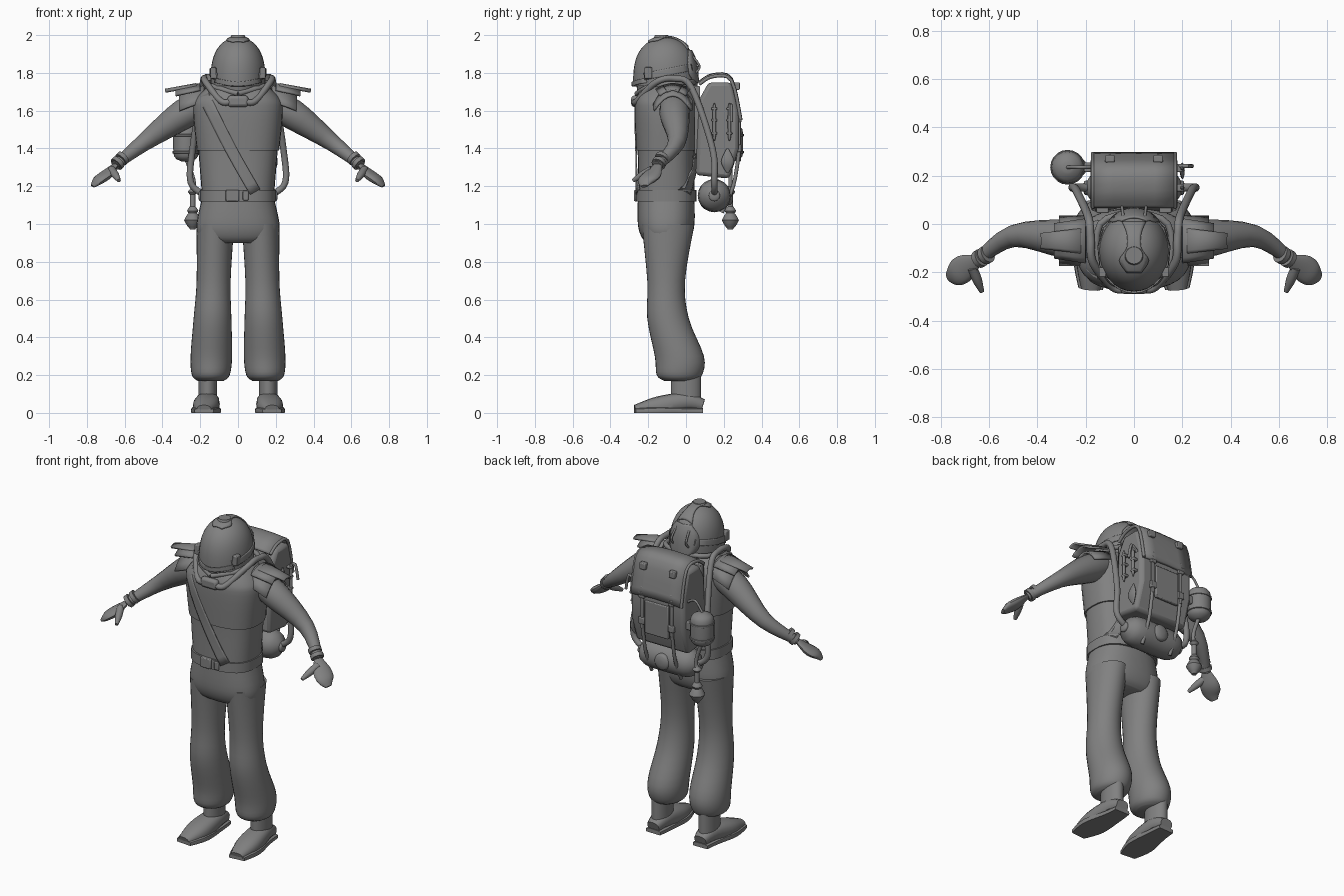
import bpy, bmesh, math
from mathutils import Vector
from mathutils.bvhtree import BVHTree

if "Cube" in bpy.data.objects:
    bpy.data.objects.remove(bpy.data.objects["Cube"])

grey = bpy.data.materials.new("plain grey")
grey.use_nodes = True
grey.diffuse_color = (0.22, 0.22, 0.22, 1)
grey.node_tree.nodes["Principled BSDF"].inputs["Base Color"].default_value = grey.diffuse_color
X, Y, Z = Vector((1, 0, 0)), Vector((0, 1, 0)), Vector((0, 0, 1))
parts = []


def add(name, verts, faces, mirror=False, thickness=0, bevel=0):
    mesh = bpy.data.meshes.new(name)
    mesh.from_pydata([tuple(v) for v in verts], [], faces)
    bm = bmesh.new()
    bm.from_mesh(mesh)
    bmesh.ops.recalc_face_normals(bm, faces=bm.faces)
    bm.to_mesh(mesh)
    bm.free()
    mesh.materials.append(grey)
    part = bpy.data.objects.new(name, mesh)
    bpy.context.collection.objects.link(part)
    if thickness:
        solid = part.modifiers.new("thickness", 'SOLIDIFY')
        solid.thickness, solid.offset = thickness, 0
    if bevel:
        soft = part.modifiers.new("soft edges", 'BEVEL')
        soft.width, soft.segments = bevel, 2
    if mirror:
        part.modifiers.new("mirror", 'MIRROR').use_mirror_merge = False
    parts.append(part)
    return part


def spline(rows, steps):
    """Smoothly resample rows of numbers."""
    result, last = [], len(rows) - 1
    for i in range(last):
        before, start, end, after = (rows[max(0, min(last, i + j))] for j in (-1, 0, 1, 2))
        for s in range(steps):
            t = s / steps
            result.append([q + t / 2 * (r - p + t * (2*p - 5*q + 4*r - w + t * (3*q - p - 3*r + w)))
                           for p, q, r, w in zip(before, start, end, after)])
    return result + [list(rows[last])]


def ring(centre, side, rise, power, count):
    def corner(value):
        return math.copysign(abs(value) ** (2 / power), value)
    angles = [i * math.tau / count for i in range(count)]
    return [centre + side * corner(math.cos(a)) + rise * corner(math.sin(a)) for a in angles]


def quads(rows, columns, closed):
    return [(r*columns + i, r*columns + (i+1) % columns,
             (r+1)*columns + (i+1) % columns, (r+1)*columns + i)
            for r in range(rows - 1) for i in range(columns if closed else columns - 1)]


def skin(name, rings, mirror=False):
    count, total = len(rings[0]), len(rings) * len(rings[0])
    caps = [tuple(range(count)), tuple(range(total - count, total))]
    return add(name, [p for r in rings for p in r], quads(len(rings), count, True) + caps, mirror)


def sheet(name, grid, mirror=False, thickness=0.008):
    return add(name, [p for row in grid for p in row],
               quads(len(grid), len(grid[0]), False), mirror, thickness)


def stack(name, rows, x=0, y=-.105, slope=0, mirror=False, power=2, steps=4):
    """Level rings: height, half width, half depth, optional shift in depth."""
    rings = []
    for z, width, depth, *shift in spline(rows, steps):
        centre = Vector((x + slope * z, y + sum(shift), z))
        rings.append(ring(centre, X * width, Y * depth, power, 32))
    return skin(name, rings, mirror)


def limb(name, path, radii, flat=1, mirror=False, power=2, count=16, steps=4, up=Z, floor=None):
    """Rings along a path; one radius or one per point, flattened by a factor."""
    if not isinstance(radii, list):
        radii = [radii] * len(path)
    rows = spline([(*p, r) for p, r in zip(path, radii)], steps)
    points = [Vector(r[:3]) for r in rows]
    rings, side = [], None
    for i, point in enumerate(points):
        along = (points[min(i+1, len(points)-1)] - points[max(i-1, 0)]).normalized()
        side = along.cross(up) if side is None else side - along * side.dot(along)
        side.normalize()
        radius = rows[i][-1]
        rings.append(ring(point, side * radius, side.cross(along) * radius * flat, power, count))
    if floor is not None:
        for p in (p for r in rings for p in r):
            p.z = max(p.z, floor)
    return skin(name, rings, mirror)


def pill(name, centre, half, radius, power=6, mirror=False):
    """Turned shape with domed ends; a low power makes it pointed."""
    turns = [math.sin(math.pi * s / 12) for s in range(-6, 7)]
    up = X if half.z else Z
    return limb(name, [Vector(centre) + half * t for t in turns],
                [radius * max(.1, 1 - abs(t) ** power) ** .5 for t in turns],
                mirror=mirror, count=20, steps=1, up=up)


def box(name, centre, size, bevel=.005, mirror=False):
    corners = [Vector(c + s * d / 2 for c, s, d in zip(centre, size, (x, y, z)))
               for z in (-1, 1) for x, y in ((-1, -1), (1, -1), (1, 1), (-1, 1))]
    return add(name, corners, quads(2, 4, True) + [tuple(range(4)), tuple(range(4, 8))],
               mirror, bevel=bevel)


def strip(name, target, look, path, widths, lift=.004, mirror=False):
    """Band laid on a surface along the look direction."""
    tree = BVHTree.FromPolygons([v.co for v in target.data.vertices],
                                [tuple(p.vertices) for p in target.data.polygons])
    across, along = [axis for axis in (X, Y, Z) if not axis.dot(look)]
    if not isinstance(widths, list):
        widths = [widths] * len(path)
    rows, grid = spline([(*p, w) for p, w in zip(path, widths)], 4), []
    for i, (a, b, width) in enumerate(rows):
        start, end = rows[max(i-1, 0)], rows[min(i+1, len(rows)-1)]
        step = Vector((end[0] - start[0], end[1] - start[1])).normalized()
        line = []
        for s in range(-3, 4):
            offset = width * s / 3
            spot = across * (a - step.y * offset) + along * (b + step.x * offset)
            hit = tree.ray_cast(spot - look * 3, look)[0] or tree.find_nearest(spot)[0]
            line.append(hit - look * lift)
        grid.append(line)
    return sheet(name, grid, mirror)


# Trousers and boots
stack("trouser_seat", [(.9, .17, .1), (.93, .21, .13), (1, .22, .15), (1.14, .19, .15)], power=2.4)
stack("trouser_legs", [(.17, .07, .08, .07), (.2, .1, .12, .07), (.3, .11, .13, .07), (.5, .1, .11, .01),
                       (.7, .09, .1, 0), (1, .1, .14, .01)], x=.15, slope=-.03, mirror=True)
stack("boot_shafts", [(.03, .05, .08), (.2, .05, .08)], x=.16, y=0, mirror=True)
foot = [(.16, .09, .04), (.16, 0, .06), (.17, -.15, .03), (.18, -.27, .01)]
limb("boot_feet", foot, [.04, .06, .07, .04], .8, True, power=2.5, floor=.01)
limb("boot_soles", [(x, y, .01) for x, y, z in foot], [.05, .06, .08, .05], .3, True, power=4, floor=0)

# Shirt, vest, sash and belt
body = [(1.14, .19, .15), (1.39, .21, .15), (1.6, .23, .16), (1.67, .21, .15), (1.74, .14, .11)]
shirt = stack("shirt", body, power=2.6)
stack("vest", [(z, width + .008, depth + .008) for z, width, depth in body[1:]], power=2.6)
strip("sash_front", shirt, Y, [(.09, 1.17), (-.04, 1.4), (-.18, 1.68)], .03, .01)
strip("sash_back", shirt, -Y, [(.17, 1.17), (-.16, 1.68)], .03, .01)
stack("belt", [(1.12, .2, .16), (1.18, .2, .16)], power=2.6)
box("belt_buckle", (-.03, -.26, 1.15), (.07, .03, .06))
box("belt_tab", (.04, -.26, 1.15), (.03, .02, .05))

# Arms, bracelets and hands
wrist, knuckle = Vector((.65, -.15, 1.31)), Vector((.7, -.18, 1.26))
limb("sleeves", [(.17, -.06, 1.64), (.29, -.06, 1.58), (.5, -.05, 1.43), wrist], [.07, .08, .046, .026], mirror=True)
for name, near, far in (("upper_bracelet", -.9, -.6), ("lower_bracelet", -.4, -.1)):
    limb(name, [wrist.lerp(knuckle, near), wrist.lerp(knuckle, far)], .038, mirror=True)
limb("palms", [wrist, knuckle, (.74, -.21, 1.23), (.77, -.22, 1.2)], [.026, .055, .05, .02], .45, True)
limb("thumbs", [(.67, -.18, 1.29), (.65, -.23, 1.26), (.63, -.28, 1.23)], [.02, .02, .01], mirror=True)


# Layered shoulder plates, sagging towards their edges
def shoulder_plate(name, start, end, start_width, end_width, sag):
    grid = []
    for t in (0, .5, 1):
        middle = Vector(start).lerp(Vector(end), t)
        width = start_width + (end_width - start_width) * t
        grid.append([middle + Y * width * s / 4 - Z * sag * (s / 4) ** 2 for s in range(-4, 5)])
    sheet(name, grid, True, .012)


shoulder_plate("shoulder_base", (.18, -.07, 1.73), (.31, -.07, 1.68), .1, .1, .08)
shoulder_plate("shoulder_middle", (.2, -.07, 1.74), (.33, -.07, 1.71), .09, .07, .03)
shoulder_plate("shoulder_tip", (.22, -.07, 1.74), (.385, -.07, 1.71), .05, .03, .01)

# Mask and domed helmet
stack("neck_and_mask", [(1.63, .07, .1), (1.66, .09, .11), (1.78, .12, .13)], y=-.14)
dome = [math.sin(math.pi * s / 32) for s in range(16)]
scale = [(1 - t ** 3) ** .5 for t in dome]
helmet = stack("helmet", [(1.73 + .26 * t, .146 * s, .17 * s) for t, s in zip(dome, scale)], y=-.11)
stack("helmet_cap", [(1.97, .045, .045), (2, .035, .035)], y=-.13)
strip("helmet_crest", helmet, -Z, [(0, -.2), (0, -.15), (0, -.1), (0, -.04), (0, .01)], [.03, .06, .03, .03, .05])
strip("helmet_back_panel", helmet, -Y, [(0, 1.75), (0, 1.8), (0, 1.87), (0, 1.92)], [.07, .1, .09, .05])
strip("helmet_side_bands", helmet, -X, [(-.22, 1.78), (.03, 1.83)], .018, mirror=True)
strip("helmet_brow", helmet, Y, [(-.12, 1.76), (0, 1.74), (.12, 1.76)], .012)
box("helmet_cheeks", (.13, -.2, 1.8), (.03, .04, .06), mirror=True)
limb("helmet_cables", [(.05, .05, 1.8), (.05, .07, 1.84), (.04, 0, 1.93)], .006, mirror=True, up=X)

# Breathing hoses from chest over shoulders to the bedroll
limb("breathing_hoses", [(.03, -.27, 1.65), (.09, -.26, 1.65), (.17, -.16, 1.75), (.18, -.06, 1.77),
                         (.19, .03, 1.72), (.24, .14, 1.4), (.25, .15, 1.22), (.17, .15, 1.15)],
     .017, mirror=True, steps=6)
box("hose_connector", (0, -.27, 1.65), (.11, .04, .06), .015)
limb("collar_ring", [(0, -.26, 1.69), (.14, -.18, 1.73), (.14, 0, 1.75), (0, .05, 1.75)], .014, mirror=True)

# Backpack with rolled lid, pocket and straps
outline = [(.05, 1.26), (.23, 1.24), (.28, 1.4), (.28, 1.6), (.24, 1.75), (.12, 1.75), (.07, 1.66)]
count = len(outline)
add("backpack", [(side, y, z) for side in (-.18, .18) for y, z in outline],
    quads(2, count, True) + [tuple(range(count)), tuple(range(count, 2 * count))], bevel=.02)
lid = spline([(0, .07, 1.75), (0, .14, 1.79), (0, .24, 1.77), (0, .29, 1.56)], 4)
sheet("backpack_lid", [[Vector(p) + X * .17 * s - Z * .01 * s * s for s in (-1, -.5, 0, .5, 1)] for p in lid],
      thickness=.016)
limb("lid_piping", [Vector(p) + X * .17 - Z * .01 for p in lid], .009, mirror=True, up=X, steps=1)
box("back_pocket", (0, .28, 1.43), (.16, .02, .2))
box("back_straps", (.1, .28, 1.48), (.02, .02, .26), mirror=True)
for z in (1.4, 1.56):
    box("strap_buckles", (.1, .28, z), (.04, .03, .04), mirror=True)
limb("lower_straps", [(.1, .28, 1.37), (.1, .25, 1.2), (.1, .19, 1.06)], .01, mirror=True, up=X)
box("lid_tabs", (.1, .27, 1.73), (.04, .03, .04), mirror=True)
box("shoulder_straps", (.13, .06, 1.55), (.05, .03, .36), mirror=True)

# Bedroll with end caps and a stowed tin
roll = Vector((0, .15, 1.15))
pill("bedroll", roll, X * .195, .088)
pill("bedroll_caps", roll + X * .19, X * .02, .03, mirror=True)
pill("stowed_tin", roll + Y * .06, Y * .04, .05)

# Canister, its hoses and the hanging lantern
can = Vector((-.275, .235, 1.43))
pill("canister", can, Z * .1, .068)
for drop in (-.05, .04):
    pill("canister_band", can + Z * drop, Z * .01, .072)
box("canister_bracket", can + X * .07, (.07, .04, .05))
limb("canister_hose", [can - Z * .08, can + X * .04 - Z * .2, can + X * .035 - Z * .27], .011, up=X)
limb("canister_loop", [can + Z * .1, can + X * .05 + Z * .16, can + X * .11 + Z * .13], .007, up=Y)
hook = can + X * .035
pill("lantern_stem", hook - Z * .33, Z * .1, .014)
for name, drop, length, radius in (("lantern_knob", .26, .02, .026), ("lantern_collar", .36, .03, .03),
                                   ("lantern_head", .41, .05, .045)):
    pill(name, hook - Z * drop, Z * length, radius, 1)

# Climbing tools on the left side
for y in (.15, .23):
    pill("tool_rod", (.2, y, 1.54), Z * .1, .009)
    for z in (1.48, 1.55, 1.61):
        box("tool_clip", (.19, y, z), (.035, .03, .015))
limb("tool_blade", [(.19, .22, 1.4), (.2, .22, 1.33), (.19, .22, 1.27)], [.005, .034, .005], .3, up=X)
limb("tool_hook", [(.18, .24, 1.6), (.22, .24, 1.63), (.24, .24, 1.54)], .008, up=Y)

# Smooth shading with crisp edges
for part in bpy.context.selected_objects:
    part.select_set(False)
for part in parts:
    part.select_set(True)
bpy.context.view_layer.objects.active = parts[0]
bpy.ops.object.shade_smooth_by_angle(angle=math.radians(40))
